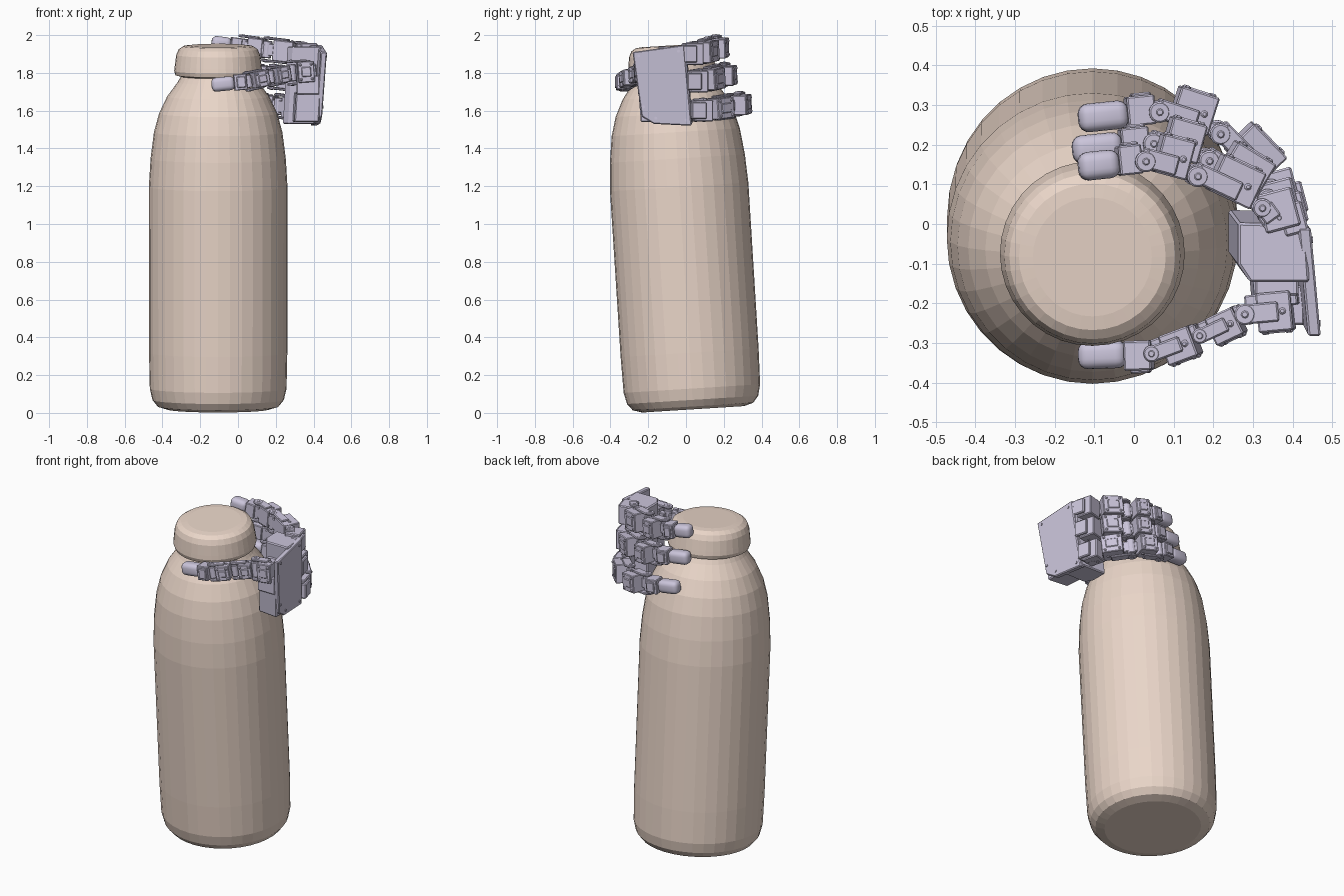
import bpy, bmesh
from math import radians, cos, sin, pi
from mathutils import Matrix, Vector

if "Cube" in bpy.data.objects:
    bpy.data.objects.remove(bpy.data.objects["Cube"])


def material(name, color):
    m = bpy.data.materials.new(name)
    m.diffuse_color = color
    m.use_nodes = True
    m.node_tree.nodes["Principled BSDF"].inputs["Base Color"].default_value = m.diffuse_color
    return m


SKIN = material("warm_beige", (0.82, 0.67, 0.58, 1))
METAL = material("pale_violet", (0.60, 0.56, 0.71, 1))


def finish(name, bm, mat, bevel=0, segments=1, smooth=False):
    bmesh.ops.recalc_face_normals(bm, faces=bm.faces)
    mesh = bpy.data.meshes.new(name)
    bm.to_mesh(mesh)
    bm.free()
    ob = bpy.data.objects.new(name, mesh)
    bpy.context.collection.objects.link(ob)
    mesh.materials.append(mat)
    if bevel:
        b = ob.modifiers.new("bevel", 'BEVEL')
        b.width, b.segments = bevel, segments
        b.limit_method, b.angle_limit = 'ANGLE', radians(50)
    if smooth:
        for p in mesh.polygons:
            p.use_smooth = True
    return ob


def lathe(name, profile, matrix, sides=36):
    bm = bmesh.new()
    rings = [[bm.verts.new((r * cos(2 * pi * i / sides), r * sin(2 * pi * i / sides), z))
              for i in range(sides)] for r, z in profile]
    for a, b in zip(rings, rings[1:]):
        for i in range(sides):
            j = (i + 1) % sides
            bm.faces.new((a[i], a[j], b[j], b[i]))
    bm.faces.new(rings[0])
    bm.faces.new(rings[-1])
    bm.transform(matrix)
    return finish(name, bm, SKIN)


def box(bm, m, center, size):
    s = Matrix.Diagonal((*size, 1))
    bmesh.ops.create_cube(bm, size=1, matrix=m @ Matrix.Translation(center) @ s)


def disc(bm, m, center, radius, depth, axis='Z', sides=16):
    rot = Matrix.Rotation(pi / 2, 4, 'X') if axis == 'Y' else Matrix.Identity(4)
    bmesh.ops.create_cone(bm, cap_ends=True, segments=sides, radius1=radius, radius2=radius,
                          depth=depth, matrix=m @ Matrix.Translation(center) @ rot)


def frame(a, b, flip):
    """Local x runs along the link, y points away from the bottle, z across the link."""
    x = (b - a).normalized()
    y = x.cross(Vector((0, 0, 1))).normalized() * flip
    z = x.cross(y)
    m = Matrix((x, y, z)).transposed().to_4x4()
    m.translation = a
    return m, (b - a).length


def link(bm, m, L, W, T, off):
    # motor housing with a narrower inner rib
    box(bm, m, (0.45 * L, off, 0), (0.62 * L, T, W * 0.86))
    box(bm, m, (0.5 * L, off - T * 0.3, 0), (0.95 * L, T * 0.35, W * 0.5))
    # raised back cover with screws
    box(bm, m, (0.45 * L, off + T / 2, 0), (0.36 * L, 0.008, W * 0.4))
    for sx in (0.24, 0.66):
        for sz in (-1, 1):
            disc(bm, m, (sx * L, off + T / 2, sz * W * 0.3), 0.008, 0.012, 'Y', 8)
    # side brackets reaching the next joint
    for sz in (-1, 1):
        box(bm, m, (0.68 * L, off * 0.3, sz * W * 0.46), (0.62 * L, T * 0.5, 0.012))
        disc(bm, m, (0.97 * L, 0, sz * W * 0.46), T * 0.27, 0.014)
        disc(bm, m, (0.97 * L, 0, sz * W * 0.49), 0.011, 0.012, sides=8)
        disc(bm, m, (0.3 * L, off, sz * W * 0.43), 0.009, 0.012, sides=8)
    # joint barrel
    disc(bm, m, (0.97 * L, 0, 0), T * 0.24, W * 0.7)


def finger(name, points, links, tip, flip=1):
    pts = [Vector(p) for p in points]
    bm = bmesh.new()
    for a, b, (W, T, off) in zip(pts, pts[1:], links):
        m, L = frame(a, b, flip)
        link(bm, m, L, W, T, off)
    # fingertip socket and soft tip
    m, L = frame(pts[-2], pts[-1], flip)
    box(bm, m, (0.20 * L, 0.005, 0), (0.36 * L, 0.075, 0.085))
    box(bm, m, (0.18 * L, 0.04, 0), (0.25 * L, 0.02, 0.06))
    finish(name, bm, METAL, 0.004)
    bm = bmesh.new()
    box(bm, m, (0.68 * L, 0, 0), (0.64 * L, tip, tip + 0.004))
    finish(name + "_tip", bm, METAL, tip * 0.36, 4, True)


def shear(x, y, z):
    return (x + 0.06 * (z - 1.73), y - 0.08 * (z - 1.73), z)


def loft(name, lower, upper, bevel):
    bm = bmesh.new()
    a = [bm.verts.new(p) for p in lower]
    b = [bm.verts.new(p) for p in upper]
    n = len(a)
    bm.faces.new(a)
    bm.faces.new(b)
    for i in range(n):
        bm.faces.new((a[i], a[(i + 1) % n], b[(i + 1) % n], b[i]))
    return finish(name, bm, METAL, bevel)


# leaning bottle and its cap
lean = Matrix.Translation((-0.105, 0.038, 0.019)) @ Matrix.Rotation(radians(3.6), 4, 'X')
lathe("bottle_body", [(0.27, 0), (0.32, 0.015), (0.348, 0.05), (0.362, 0.11), (0.366, 0.3),
                      (0.367, 1.18), (0.358, 1.33), (0.34, 1.47), (0.313, 1.57), (0.27, 1.66),
                      (0.215, 1.735), (0.198, 1.765), (0.195, 1.82)], lean)
lathe("bottle_cap", [(0.195, 1.765), (0.226, 1.773), (0.233, 1.795), (0.23, 1.82), (0.222, 1.88),
                     (0.209, 1.91), (0.185, 1.926), (0.15, 1.93)], lean)

# palm body, with a notch at the upper front for the thumb
body = [(0.25, 0.02), (0.25, -0.085), (0.28, -0.13), (0.43, -0.13), (0.42, 0.015)]
loft("palm_body", [shear(x, y, 1.53) for x, y in body],
     [shear(x, y, 1.94) for x, y in body], 0.006)
heel = [(0.30, -0.12), (0.31, -0.24), (0.44, -0.255), (0.44, -0.12)]
loft("palm_heel", [shear(x, y, 1.54) for x, y in heel],
     [shear(x, y, 1.70) for x, y in heel], 0.006)

# back plate of the palm
plate = [(-0.283, 1.91), (-0.01, 1.948), (0.03, 1.52), (-0.17, 1.53), (-0.235, 1.57)]
outer = [(0.432 - 0.1 * y + 0.06 * (z - 1.73), y, z) for y, z in plate]
loft("palm_back_plate", [(x - 0.032, y, z) for x, y, z in outer], outer, 0.005)
bm = bmesh.new()
for y, z in ((-0.25, 1.89), (-0.04, 1.915), (0.0, 1.55), (-0.16, 1.56), (-0.225, 1.62)):
    disc(bm, Matrix.Translation((0.432 - 0.1 * y + 0.06 * (z - 1.73), y, z))
         @ Matrix.Rotation(pi / 2, 4, 'Y'), (0, 0, 0), 0.008, 0.008, sides=8)
finish("palm_screws", bm, METAL)

# three fingers stacked up the palm: base height and path in plan
plans = {
    "upper_finger": (1.90, [(0.36, -0.01), (0.32, 0.045), (0.15, 0.125), (0.02, 0.16), (-0.14, 0.143)]),
    "middle_finger": (1.755, [(0.36, 0.0), (0.335, 0.07), (0.18, 0.165), (0.04, 0.205), (-0.155, 0.185)]),
    "lower_finger": (1.60, [(0.36, 0.01), (0.345, 0.095), (0.21, 0.235), (0.055, 0.285), (-0.14, 0.265)]),
}
sizes = [(0.12, 0.09, 0.02), (0.13, 0.10, 0.03), (0.12, 0.10, 0.03)]
for name, (z, path) in plans.items():
    rise = (0, 0.005, 0.025, 0.04, 0.06)
    finger(name, [(x, y, z + r) for (x, y), r in zip(path, rise)], sizes, 0.072)
    # knuckle motor at the palm edge
    bm = bmesh.new()
    k = Matrix.Translation((0.365, path[1][1] - 0.01, z)) @ Matrix.Rotation(radians(15), 4, 'Z')
    box(bm, k, (0, 0, 0), (0.09, 0.10, 0.115))
    box(bm, k, (0.03, -0.03, 0), (0.06, 0.08, 0.09))
    finish(name + "_knuckle", bm, METAL, 0.005)

# thumb wrapping the front of the neck
finger("thumb", [(0.42, -0.215, 1.81), (0.28, -0.228, 1.80), (0.17, -0.28, 1.78),
                 (0.05, -0.325, 1.755), (-0.14, -0.332, 1.735)],
       [(0.13, 0.10, 0.0), (0.10, 0.075, 0.005), (0.10, 0.08, 0.005)], 0.07, -1)
bm = bmesh.new()
box(bm, Matrix.Identity(4), (0.37, -0.205, 1.735), (0.12, 0.10, 0.10))
box(bm, Matrix.Identity(4), (0.36, -0.15, 1.80), (0.11, 0.06, 0.10))
finish("thumb_mount", bm, METAL, 0.005)
